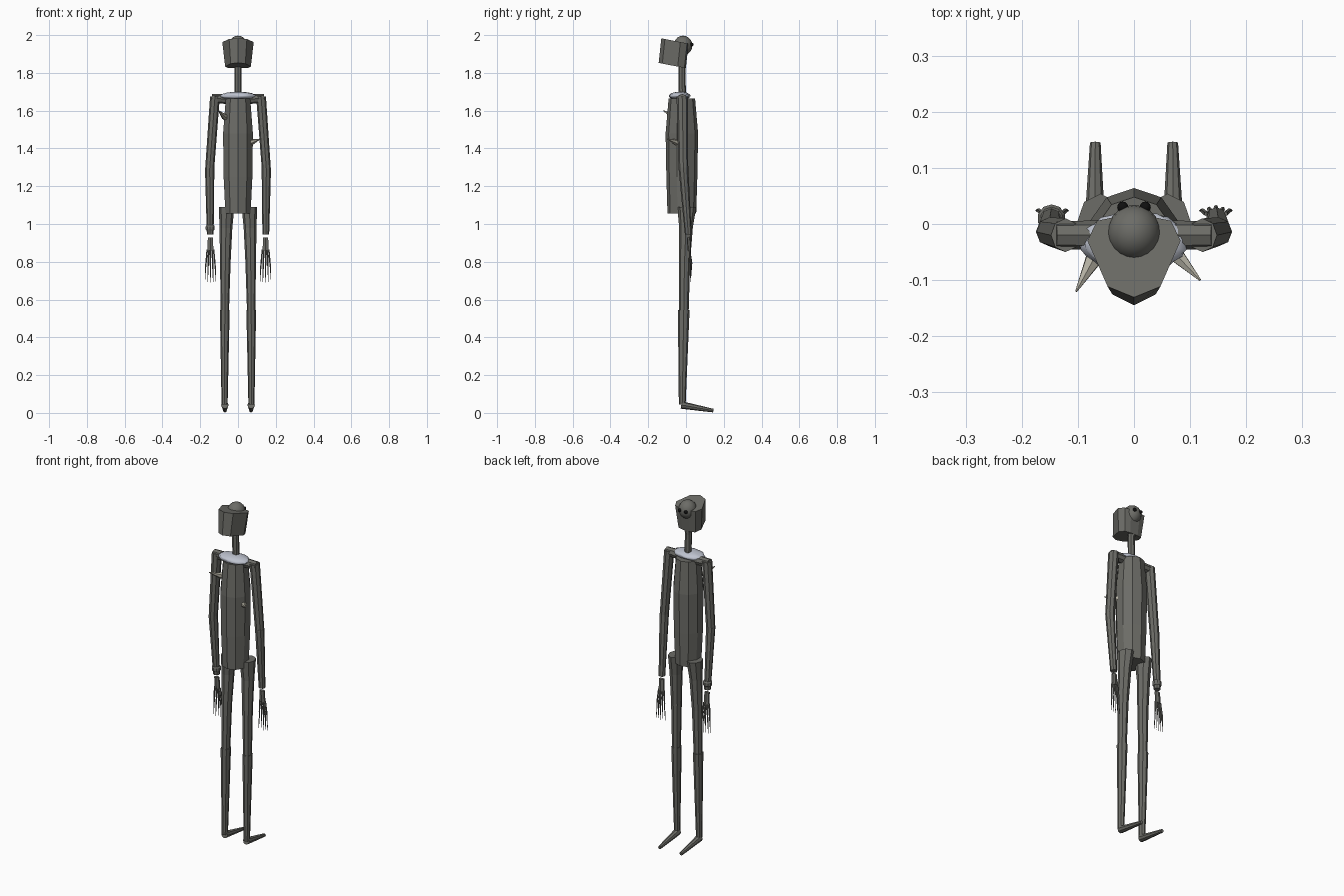
import bpy, bmesh, math, random
from mathutils import Vector

random.seed(4)
cube = bpy.data.objects.get("Cube")
if cube:
    bpy.data.objects.remove(cube)


def material(name, r, g, b):
    m = bpy.data.materials.new(name)
    m.use_nodes = True
    m.diffuse_color = (r, g, b, 1)
    m.node_tree.nodes["Principled BSDF"].inputs["Base Color"].default_value = (r, g, b, 1)
    return m


GREY = material("stone grey", 0.15, 0.15, 0.135)
PALE = material("pale fur", 0.52, 0.55, 0.63)
BONE = material("bone", 0.45, 0.43, 0.36)
BLACK = material("black", 0.005, 0.005, 0.005)


def finish(name, bm, mat):
    bmesh.ops.recalc_face_normals(bm, faces=bm.faces)
    me = bpy.data.meshes.new(name)
    bm.to_mesh(me)
    bm.free()
    me.materials.append(mat)
    ob = bpy.data.objects.new(name, me)
    bpy.context.collection.objects.link(ob)
    return ob


def loft(name, rings, mat=GREY):
    """Skin a stack of point rings and cap both ends."""
    bm = bmesh.new()
    loops = [[bm.verts.new(p) for p in ring] for ring in rings]
    n = len(loops[0])
    for a, b in zip(loops, loops[1:]):
        for i in range(n):
            j = (i + 1) % n
            bm.faces.new((a[i], a[j], b[j], b[i]))
    bm.faces.new(loops[0])
    bm.faces.new(loops[-1])
    return finish(name, bm, mat)


def oval(x, y, z, rx, ry, n=8):
    """Level ring with a corner on the y axis."""
    steps = [2 * math.pi * i / n for i in range(n)]
    return [(x + rx * math.sin(t), y + ry * math.cos(t), z) for t in steps]


def rod(name, start, end, r0, r1, mat=GREY, n=8):
    """Tapered rod between two points."""
    start, end = Vector(start), Vector(end)
    turn = (end - start).to_track_quat('Z', 'Y')
    rings = [[c + turn @ Vector(p) for p in oval(0, 0, 0, r, r, n)]
             for c, r in ((start, r0), (end, r1))]
    return loft(name, rings, mat)


def ball(name, center, size, mat, segments=20):
    bm = bmesh.new()
    bmesh.ops.create_uvsphere(bm, u_segments=segments, v_segments=segments // 2, radius=1)
    bmesh.ops.scale(bm, vec=size, verts=bm.verts)
    bmesh.ops.translate(bm, vec=center, verts=bm.verts)
    ob = finish(name, bm, mat)
    ob.data.shade_smooth()
    return ob


# Torso
loft("torso", [oval(0, -0.022, z, rx, ry, 10) for z, rx, ry in
               ((1.055, 0.07, 0.076), (1.25, 0.08, 0.082), (1.48, 0.083, 0.086),
                (1.665, 0.068, 0.07))])

# Neck and head
loft("neck", [oval(0, y, z, 0.019, 0.019) for y, z in
              ((-0.018, 1.64), (-0.022, 1.8), (-0.014, 1.93))])
ball("head", (0, -0.016, 1.945), (0.048, 0.05, 0.052), GREY)
for side, label in ((1, "left"), (-1, "right")):
    ball(label + "_eye", (side * 0.02, 0.03, 1.95), (0.01, 0.01, 0.01), BLACK, 12)

# Tilted, tapering hood behind the face
half = [(0, -0.132), (0.047, -0.112), (0.083, -0.027), (0.066, 0.01), (0.03, 0.018)]
outline = half + [(-x, y) for x, y in reversed(half[1:])]
loft("hood", [[(x * k, y * 0.96 + dy, z - 0.19 * y) for x, y in outline]
              for z, k, dy in ((1.828, 0.82, -0.018), (1.958, 1, -0.004))])

# Ragged fur collar
collar = ball("fur_collar", (0, -0.033, 1.678), (0.093, 0.056, 0.022), PALE, 28)
for v in collar.data.vertices:
    k = random.uniform(0.94, 1.06)
    v.co.x *= k
    v.co.y = -0.033 + (v.co.y + 0.033) * k

# Limbs, one set per side
for s, label in ((1, "left"), (-1, "right")):
    rod(label + "_shoulder", (s * 0.03, -0.02, 1.662), (s * 0.138, -0.02, 1.664), 0.028, 0.024)
    loft(label + "_upper_arm", [oval(s * 0.122, -0.02, 1.675, 0.026, 0.03),
                                oval(s * 0.15, -0.014, 1.29, 0.024, 0.026)])
    loft(label + "_forearm", [oval(s * 0.15, -0.014, 1.3, 0.025, 0.026),
                              oval(s * 0.147, 0.012, 0.945, 0.018, 0.018)])
    loft(label + "_palm", [oval(s * 0.146, 0.014, 0.928, 0.016, 0.01, 6),
                           oval(s * 0.146, 0.018, 0.86, 0.018, 0.009, 6)])
    for i in range(5):
        f = i - 2
        knuckle = (s * 0.146 + f * 0.0085, 0.018, 0.865)
        bend = (s * 0.146 + f * 0.012, 0.03 - abs(f) * 0.003, 0.79)
        tip = (s * 0.146 + f * 0.0145, 0.024, 0.69 + abs(f) * 0.003)
        rod(f"{label}_finger_{i + 1}", knuckle, bend, 0.0045, 0.004, n=5)
        rod(f"{label}_claw_{i + 1}", bend, tip, 0.004, 0.001, n=5)

    loft(label + "_thigh", [oval(s * 0.06, 0.004, 1.09, 0.041, 0.05),
                            oval(s * 0.064, 0.0, 0.98, 0.034, 0.036),
                            oval(s * 0.067, -0.008, 0.8, 0.028, 0.03),
                            oval(s * 0.07, -0.012, 0.53, 0.022, 0.026)])
    loft(label + "_shin", [oval(s * 0.07, -0.012, 0.545, 0.026, 0.031),
                           oval(s * 0.071, -0.02, 0.045, 0.016, 0.018)])
    rod(label + "_foot", (s * 0.07, -0.025, 0.042), (s * 0.069, 0.145, 0.012), 0.02, 0.0095)

# Wrist band on the right arm only
loft("wrist_band", [oval(-0.147, 0.01, z, r, r, 10) for z, r in
                    ((0.965, 0.02), (0.972, 0.025), (0.988, 0.025), (0.995, 0.02))])

# Bone spikes sticking out of the chest
rod("upper_spike", (-0.068, -0.055, 1.565), (-0.103, -0.12, 1.6), 0.018, 0.002, BONE, 6)
rod("lower_spike", (0.066, -0.045, 1.43), (0.118, -0.1, 1.45), 0.018, 0.002, BONE, 6)
